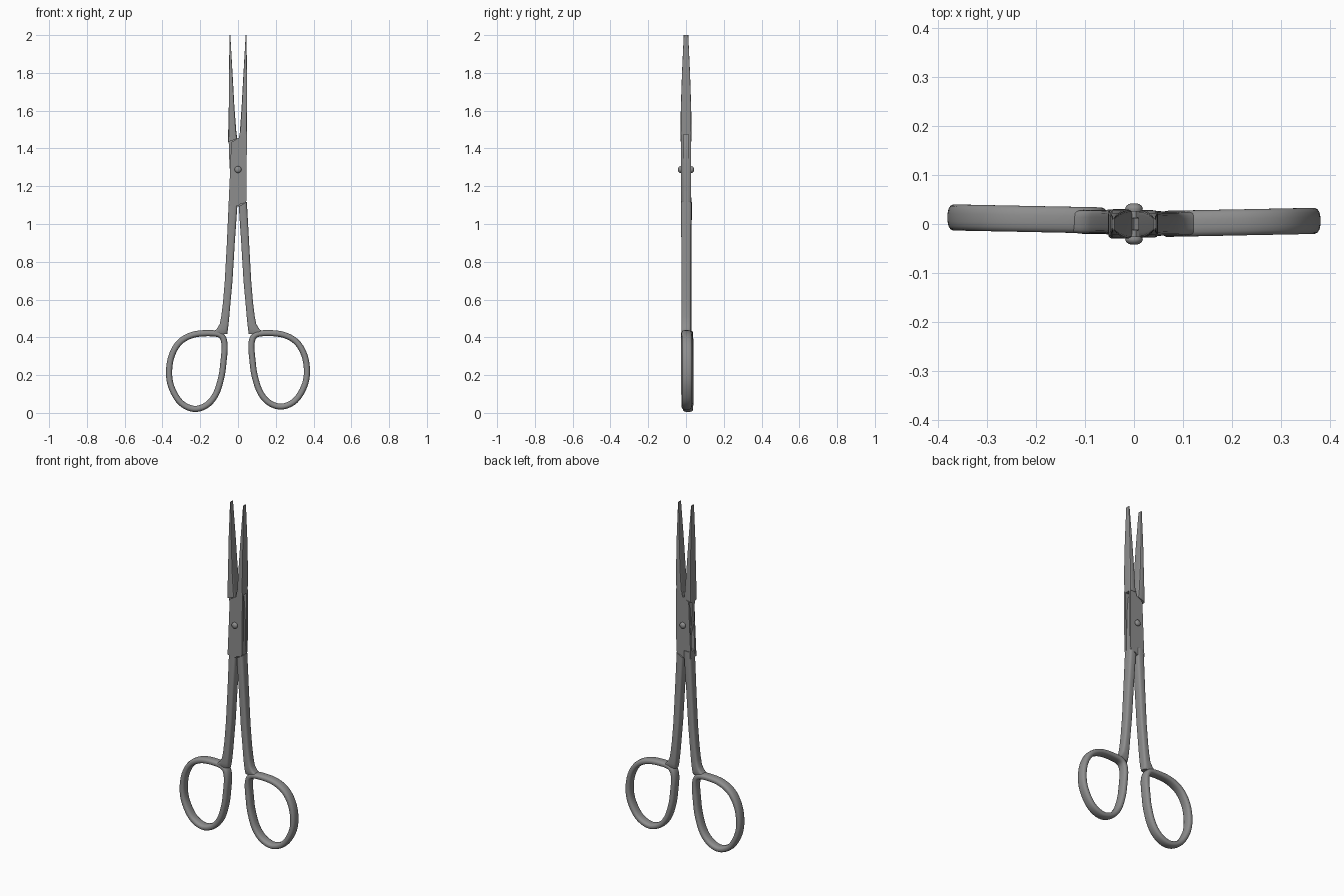
import bpy, bmesh
from math import cos, sin, pi, copysign
from mathutils import Vector

if "Cube" in bpy.data.objects:
    bpy.data.objects.remove(bpy.data.objects["Cube"])

steel = bpy.data.materials.new("brushed steel grey")
steel.use_nodes = True
STEEL = (0.27, 0.27, 0.27, 1)
steel.diffuse_color = STEEL
steel.node_tree.nodes["Principled BSDF"].inputs["Base Color"].default_value = STEEL


def finish(name, bm, angle=0.6):
    bmesh.ops.recalc_face_normals(bm, faces=bm.faces)
    me = bpy.data.meshes.new(name)
    bm.to_mesh(me)
    bm.free()
    me.materials.append(steel)
    ob = bpy.data.objects.new(name, me)
    bpy.context.collection.objects.link(ob)
    bpy.ops.object.select_all(action='DESELECT')
    ob.select_set(True)
    bpy.context.view_layer.objects.active = ob
    bpy.ops.object.shade_smooth_by_angle(angle=angle)
    return ob


def section(count, power):
    """Unit rounded-square outline."""
    pts = []
    for i in range(count):
        a = 2 * pi * (i + 0.5) / count
        c, s = cos(a), sin(a)
        pts.append((copysign(abs(c) ** (2 / power), c), copysign(abs(s) ** (2 / power), s)))
    return pts


def skin(bm, rings, closed=False):
    n = len(rings[0])
    for k in range(len(rings) if closed else len(rings) - 1):
        a, b = rings[k], rings[(k + 1) % len(rings)]
        for i in range(n):
            j = (i + 1) % n
            bm.faces.new((a[i], a[j], b[j], b[i]))
    if not closed:
        bm.faces.new(rings[0])
        bm.faces.new(rings[-1])


def bar(name, side, rows, power, y=0.0, count=20):
    """Upright loft; rows are (z, inner x, outer x, half depth, end slope)."""
    bm = bmesh.new()
    rings = []
    for z, a, b, d, slope in rows:
        mid, half = (a + b) / 2, (b - a) / 2
        rings.append([bm.verts.new((side * (mid + half * p), y + d * q, z + slope * half * p))
                      for p, q in section(count, power)])
    skin(bm, rings)
    return finish(name, bm)


def plate(name, outline, y0, y1):
    """Flat outline in x, z extruded through y."""
    bm = bmesh.new()
    face = bm.faces.new([bm.verts.new((x, y0, z)) for x, z in outline])
    ext = bmesh.ops.extrude_face_region(bm, geom=[face])
    verts = [v for v in ext["geom"] if isinstance(v, bmesh.types.BMVert)]
    bmesh.ops.translate(bm, verts=verts, vec=(0, y1 - y0, 0))
    return finish(name, bm)


def smooth_loop(points, steps):
    """Closed Catmull-Rom path."""
    out, n = [], len(points)
    p = [Vector(q) for q in points]
    for i in range(n):
        a, b, c, d = p[i - 1], p[i], p[(i + 1) % n], p[(i + 2) % n]
        for k in range(steps):
            t = k / steps
            out.append(0.5 * (2 * b + (c - a) * t + (2 * a - 5 * b + 4 * c - d) * t * t
                              + (3 * b - a - 3 * c + d) * t ** 3))
    return out


RING = [(.071, .36), (.077, .27), (.088, .19), (.117, .1), (.165, .042), (.232, .021),
        (.302, .053), (.35, .13), (.365, .21), (.352, .3), (.31, .373), (.24, .413),
        (.15, .422), (.09, .41)]


def finger_ring(name, side, y, scale, lift):
    bm = bmesh.new()
    path = smooth_loop(RING, 5)
    rings = []
    for i, c in enumerate(path):
        t = (path[(i + 1) % len(path)] - path[i - 1]).normalized()
        ring = []
        for p, q in section(16, 2.7):
            u = c.x + t.y * p * 0.0165
            w = c.y - t.x * p * 0.0165
            ring.append(bm.verts.new((side * u, y + 0.02 * (c.x - 0.1) + q * 0.027,
                                      w * scale + lift)))
        rings.append(ring)
    skin(bm, rings, closed=True)
    return finish(name, bm, 0.9)


# Handles: finger rings and shanks that flare into them
SHANK = [(.418, .056, .15, .020, 0), (.43, .055, .13, .024, 0), (.445, .053, .112, .025, 0),
         (.47, .050, .097, .025, 0), (.51, .046, .089, .025, 0), (.58, .040, .080, .025, 0),
         (.7, .029, .070, .025, 0), (.9, .017, .059, .026, 0)]
finger_ring("right_finger_ring", -1, 0.008, 1, 0)
finger_ring("left_finger_ring", 1, 0.001, 0.97, 0.013)
bar("right_shank", -1, SHANK + [(1.1, .003, .050, .027, 0), (1.14, .002, .048, .026, 0)], 4, 0.004)
bar("left_shank", 1, SHANK + [(1.105, .004, .047, .028, 0.6)], 4, 0.001)

# Box joint: outer half in two plates
OUTER = [(-.05, 1.1), (0, 1.095), (.012, 1.105), (.038, 1.112), (.045, 1.125), (.047, 1.49),
         (.011, 1.49), (.004, 1.455), (-.004, 1.452), (-.036, 1.432), (-.041, 1.3)]
for name, s in (("front_joint_plate", -1), ("back_joint_plate", 1)):
    plate(name, OUTER, s * 0.0135, s * 0.0265)

# Inner half passing through the slot
INNER = [(.004, 1.09), (.044, 1.09), (.041, 1.2), (.038, 1.36), (.03, 1.45), (.018, 1.475),
         (0, 1.45), (-.01, 1.46), (-.05, 1.46), (-.045, 1.3), (-.02, 1.2)]
plate("inner_joint_tongue", INNER, -0.0125, 0.0125)

# Tapering blades
TAPER = [(1.62, .019, .049, .0275, 0), (1.8, .029, .048, .0215, 0), (2.0, .0405, .0445, .012, 0)]
bar("left_blade", 1, [(1.475, .009, .048, .028, 0)] + TAPER, 7, 0, 16)
bar("right_blade", -1, [(1.443, .004, .053, .030, -0.35), (1.49, .009, .052, .030, 0)] + TAPER, 7, 0, 16)

# Pivot screw: pin with domed heads on both sides
bm = bmesh.new()
profile = [(-.042, .006), (-.040, .012), (-.036, .0165), (-.031, .018), (-.024, .016), (-.02, .008)]
profile += [(-y, r) for y, r in reversed(profile)]
skin(bm, [[bm.verts.new((r * cos(2 * pi * i / 24), y, 1.288 + r * sin(2 * pi * i / 24)))
           for i in range(24)] for y, r in profile])
finish("pivot_screw", bm, 0.8)
